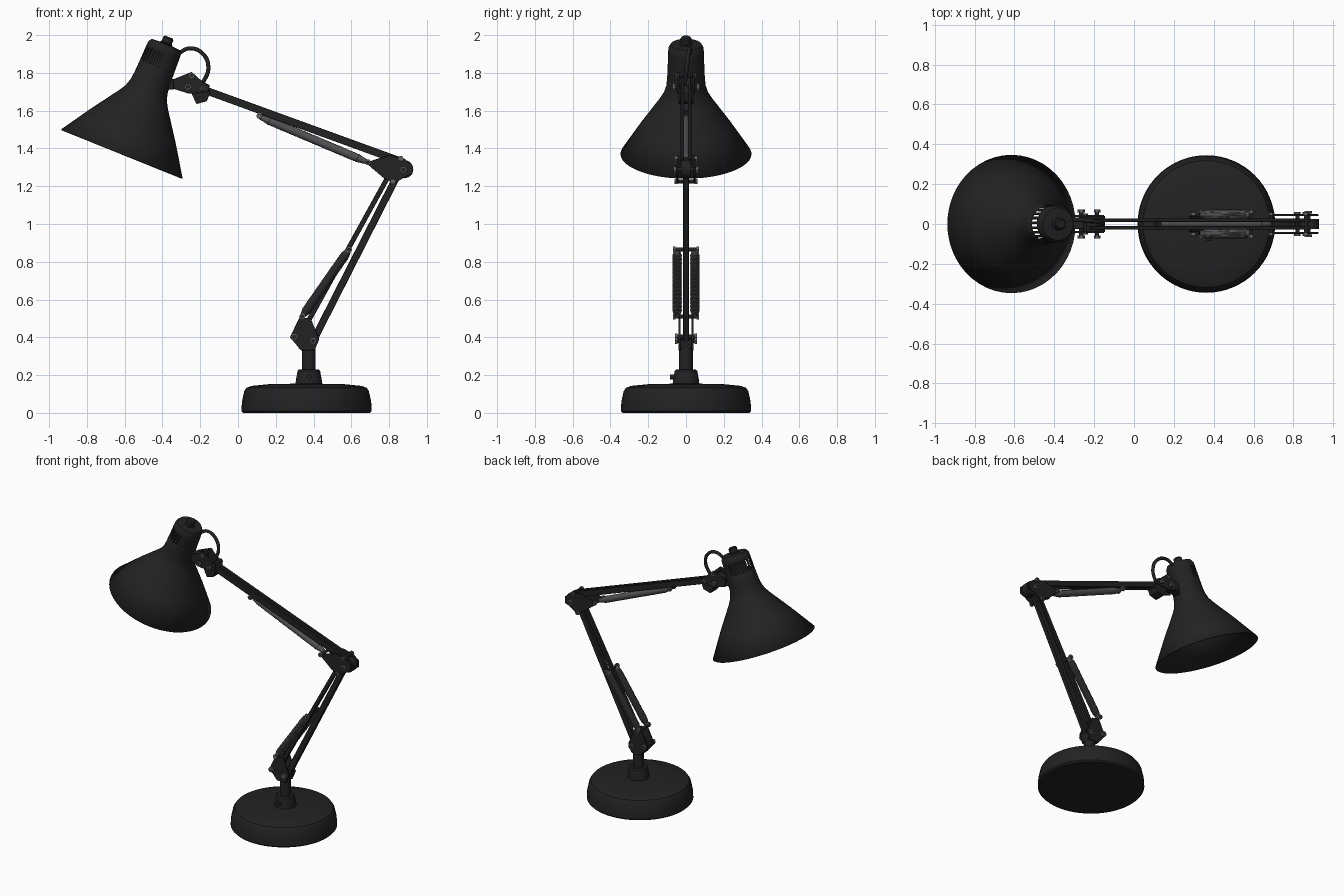
import bpy, bmesh, math
from mathutils import Vector

if "Cube" in bpy.data.objects:
    bpy.data.objects.remove(bpy.data.objects["Cube"], do_unlink=True)


def material(name, v):
    m = bpy.data.materials.new(name)
    m.use_nodes = True
    m.diffuse_color = (v, v, v, 1)
    m.node_tree.nodes["Principled BSDF"].inputs["Base Color"].default_value = (v, v, v, 1)
    return m


BLACK = material("matte black", 0.016)
GREY = material("spring grey", 0.085)
STEEL = material("bolt steel", 0.13)
parts = []


def finish(name, bm, mat):
    bmesh.ops.recalc_face_normals(bm, faces=bm.faces)
    me = bpy.data.meshes.new(name)
    bm.to_mesh(me)
    bm.free()
    me.materials.append(mat)
    ob = bpy.data.objects.new(name, me)
    bpy.context.collection.objects.link(ob)
    parts.append(ob)
    return ob


def aim(ob, start, direction):
    ob.location = start
    ob.rotation_mode = 'QUATERNION'
    ob.rotation_quaternion = Vector(direction).to_track_quat('Z', 'Y')


def lathe(name, profile, mat, start, direction=(0, 0, 1), n=32, skip=None):
    """Spin (radius, height) points about an axis; skip(ring, segment) leaves holes."""
    bm = bmesh.new()
    rings = []
    for r, h in profile:
        if r == 0:
            rings.append([bm.verts.new((0, 0, h))] * n)
        else:
            rings.append([bm.verts.new((r * math.cos(math.tau * i / n),
                                        r * math.sin(math.tau * i / n), h)) for i in range(n)])
    for k in range(len(rings) - 1):
        for i in range(n):
            if skip and skip(k, i):
                continue
            a, b = rings[k], rings[k + 1]
            j = (i + 1) % n
            bm.faces.new(list(dict.fromkeys((a[i], a[j], b[j], b[i]))))
    ob = finish(name, bm, mat)
    aim(ob, start, direction)
    return ob


def rod(name, a, b, r, mat, n=16):
    a, b = Vector(a), Vector(b)
    h = (b - a).length
    return lathe(name, [(0, 0), (r, 0), (r, h), (0, h)], mat, a, b - a, n)


def plate(name, outline, y, thick, mat=BLACK, bevel=0.003):
    """Extrude an (x, z) outline along y."""
    bm = bmesh.new()
    face = bm.faces.new([bm.verts.new((x, y - thick / 2, z)) for x, z in outline])
    out = bmesh.ops.extrude_face_region(bm, geom=[face])
    bmesh.ops.translate(bm, vec=(0, thick, 0),
                        verts=[v for v in out["geom"] if isinstance(v, bmesh.types.BMVert)])
    ob = finish(name, bm, mat)
    mod = ob.modifiers.new("soft edges", 'BEVEL')
    mod.width = bevel
    mod.segments = 2
    return ob


def bar(name, a, b, height, y=0, thick=0.03):
    a, b = Vector(a), Vector(b)
    d = (b - a).normalized()
    s = Vector((-d.y, d.x)) * height / 2
    return plate(name, [a - s, b - s, b + s, a + s], y, thick)


def bolt(name, x, z, half, r=0.019):
    """Cross pin with a hexagonal head at each end."""
    rod(name + "_pin", (x, -half, z), (x, half, z), r * 0.6, BLACK)
    for s in (-1, 1):
        rod(name + "_head", (x, s * (half - 0.014), z), (x, s * half, z), r, STEEL, 6)


def spring(name, a, b, r):
    """Closely wound spring, tapered at both ends."""
    a, b = Vector(a), Vector(b)
    h = (b - a).length
    steps = 100
    prof = [(0, 0)]
    for i in range(steps + 1):
        t = i / steps
        taper = min(1, 0.55 + 5 * min(t, 1 - t))
        prof.append((r * taper * (1 if i % 2 else 0.92), t * h))
    lathe(name, prof + [(0, h)], GREY, a, b - a, 20)


# Base and post
lathe("base", [(0, 0), (0.335, 0), (0.345, 0.01), (0.342, 0.06), (0.33, 0.115), (0.318, 0.133),
               (0.29, 0.143), (0.2, 0.152), (0, 0.156)], BLACK, (0.363, 0, 0), n=64)
lathe("base_collar", [(0.072, 0.14), (0.069, 0.17), (0.06, 0.222), (0.052, 0.23), (0, 0.23)],
      BLACK, (0.375, 0, 0))
rod("post", (0.375, 0, 0.2), (0.375, 0, 0.37), 0.036, BLACK, 24)
rod("collar_screw", (0.375, 0, 0.19), (0.375, -0.085, 0.19), 0.014, BLACK)

# Lower joint
for s in (-1, 1):
    plate("lower_joint_plate", [(0.275, 0.40), (0.325, 0.505), (0.385, 0.5), (0.43, 0.39),
                                (0.405, 0.33), (0.335, 0.33)], s * 0.034, 0.012)
plate("lower_joint_core", [(0.32, 0.34), (0.32, 0.39), (0.42, 0.39), (0.41, 0.34)], 0, 0.06)
bolt("lower_joint_left_bolt", 0.298, 0.403, 0.058)
bolt("lower_joint_right_bolt", 0.398, 0.382, 0.058)

# Lower arm with twin springs
bar("lower_arm_main", (0.40, 0.385), (0.84, 1.25), 0.038)
bar("lower_arm_link", (0.325, 0.40), (0.80, 1.26), 0.026, 0, 0.024)
bolt("lower_spring_foot", 0.34, 0.51, 0.07, 0.017)
bolt("lower_spring_top", 0.588, 0.865, 0.07, 0.017)
for s in (-1, 1):
    spring("lower_spring", (0.34, s * 0.047, 0.51), (0.588, s * 0.047, 0.865), 0.025)

# Elbow
for s in (-1, 1):
    plate("elbow_plate", [(0.675, 1.325), (0.80, 1.365), (0.88, 1.345), (0.925, 1.31), (0.925, 1.265),
                          (0.885, 1.25), (0.83, 1.215), (0.775, 1.24)], s * 0.044, 0.01)
rod("elbow_hub", (0.88, -0.026, 1.29), (0.88, 0.026, 1.29), 0.048, BLACK, 24)
bolt("elbow_main_bolt", 0.875, 1.287, 0.066)
bolt("elbow_lower_bolt", 0.82, 1.225, 0.06, 0.016)
bolt("elbow_upper_bolt", 0.862, 1.345, 0.06, 0.016)
bolt("upper_spring_anchor", 0.688, 1.327, 0.058, 0.016)

# Upper arm with single spring
for s in (-1, 1):
    bar("upper_arm_bar", (-0.22, 1.725), (0.88, 1.325), 0.04, s * 0.019, 0.018)
spring("upper_spring", (0.115, 0, 1.568), (0.683, 0, 1.328), 0.023)
bolt("upper_spring_end", 0.113, 1.572, 0.03, 0.017)
bar("upper_spring_lug", (0.113, 1.565), (0.128, 1.6), 0.025, 0, 0.03)

# Head joint
for s in (-1, 1):
    plate("head_joint_plate", [(-0.345, 1.765), (-0.245, 1.805), (-0.19, 1.755), (-0.15, 1.735),
                               (-0.155, 1.70), (-0.26, 1.69), (-0.34, 1.715)], s * 0.04, 0.012)
plate("head_joint_block", [(-0.25, 1.70), (-0.19, 1.735), (-0.145, 1.70), (-0.165, 1.65),
                           (-0.22, 1.635)], 0, 0.08)
bar("head_stem", (-0.40, 1.735), (-0.25, 1.75), 0.055, 0, 0.05)
bolt("head_main_bolt", -0.265, 1.727, 0.072)
bolt("head_rear_bolt", -0.185, 1.72, 0.072, 0.016)
bolt("head_top_bolt", -0.245, 1.785, 0.052, 0.014)

# Shade: thin shell with ventilation slots around its outer half
AXIS = Vector((0.374, 0, 0.927)).normalized()
RIM = Vector((-0.615, 0, 1.371))
SEG = 48
shade = lathe("shade", [(0.347, 0), (0.243, 0.16), (0.142, 0.305), (0.118, 0.345), (0.105, 0.385),
                        (0.1, 0.43), (0.097, 0.5), (0.095, 0.575), (0.093, 0.605), (0.082, 0.624),
                        (0, 0.63)], BLACK, RIM, AXIS, SEG,
              lambda k, i: k == 6 and i % 2 == 0 and SEG * 0.25 <= i <= SEG * 0.75)
shade.rotation_mode = 'XYZ'
shade.rotation_euler = (0, math.atan2(AXIS.x, AXIS.z), 0)
shell = shade.modifiers.new("thickness", 'SOLIDIFY')
shell.thickness = 0.006
shell.offset = -1
lathe("shade_knob", [(0.034, 0.62), (0.034, 0.632), (0.028, 0.636), (0.028, 0.66), (0.022, 0.667),
                     (0, 0.667)], BLACK, RIM, AXIS, 20)

# Cable loop from shade to arm
cu = bpy.data.curves.new("cable", 'CURVE')
cu.dimensions = '3D'
cu.bevel_depth = 0.011
cu.bevel_resolution = 3
sp = cu.splines.new('BEZIER')
path = [(-0.32, 0.02, 1.90), (-0.255, 0.02, 1.93), (-0.185, 0.012, 1.90),
        (-0.157, 0.004, 1.83), (-0.18, -0.004, 1.76), (-0.22, -0.008, 1.71)]
sp.bezier_points.add(len(path) - 1)
for p, co in zip(sp.bezier_points, path):
    p.co = co
    p.handle_left_type = p.handle_right_type = 'AUTO'
cable = bpy.data.objects.new("cable", cu)
cu.materials.append(BLACK)
bpy.context.collection.objects.link(cable)

# Smooth shading with sharp edges kept
bpy.ops.object.select_all(action='DESELECT')
for ob in parts:
    ob.select_set(True)
bpy.context.view_layer.objects.active = parts[0]
bpy.ops.object.shade_smooth_by_angle(angle=math.radians(35))
